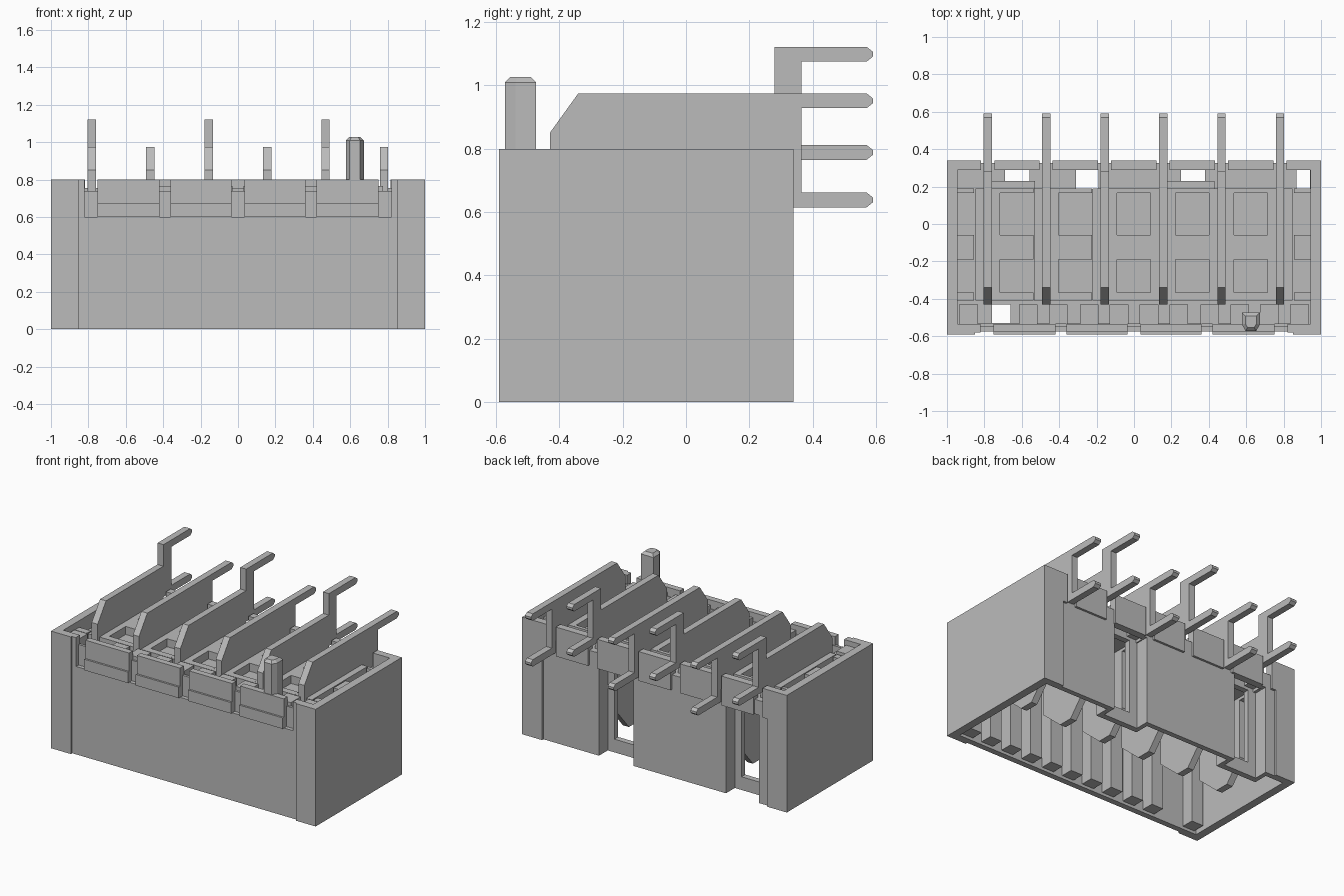
import bpy, bmesh

cube = bpy.data.objects.get("Cube")
if cube:
    bpy.data.objects.remove(cube, do_unlink=True)

GREY = (0.5, 0.5, 0.5, 1)
mat = bpy.data.materials.new("light grey")
mat.use_nodes = True
mat.diffuse_color = GREY
mat.node_tree.nodes["Principled BSDF"].inputs["Base Color"].default_value = GREY


def finish(name, bm):
    bmesh.ops.recalc_face_normals(bm, faces=bm.faces)
    me = bpy.data.meshes.new(name)
    bm.to_mesh(me)
    bm.free()
    me.materials.append(mat)
    ob = bpy.data.objects.new(name, me)
    bpy.context.collection.objects.link(ob)
    return ob


def boxes(name, items):
    """One object from boxes given as (x0, x1, y0, y1, z0, z1)."""
    bm = bmesh.new()
    for x0, x1, y0, y1, z0, z1 in items:
        vs = bmesh.ops.create_cube(bm, size=1)["verts"]
        for v in vs:
            v.co.x = x1 if v.co.x > 0 else x0
            v.co.y = y1 if v.co.y > 0 else y0
            v.co.z = z1 if v.co.z > 0 else z0
    return finish(name, bm)


def prism(name, points, offset):
    """Extrude a closed outline given as 3D points."""
    bm = bmesh.new()
    face = bm.faces.new([bm.verts.new(p) for p in points])
    ext = bmesh.ops.extrude_face_region(bm, geom=[face])["geom"]
    bmesh.ops.translate(bm, vec=offset,
                        verts=[g for g in ext if isinstance(g, bmesh.types.BMVert)])
    return finish(name, bm)


def gaps(x0, x1, holes):
    """Solid spans of x0..x1 left between the holes."""
    spans = []
    for a, b in sorted(holes):
        spans.append((x0, a))
        x0 = b
    return spans + [(x0, x1)]


BLADES = [-0.782 + 0.3125 * i for i in range(6)]
CELLS = [-0.626 + 0.3125 * i for i in range(5)]

# Side walls with corner columns
for name, s in (("left_wall", 1), ("right_wall", -1)):
    def side(a, b, *rest):
        return (min(a * s, b * s), max(a * s, b * s)) + rest
    boxes(name, [side(0.945, 1, -0.59, 0.34, 0, 0.8),
                 side(0.85, 0.945, -0.59, -0.535, 0, 0.8),
                 side(0.82, 0.85, -0.58, -0.535, 0.6, 0.8),
                 side(0.85, 0.945, 0.29, 0.34, 0, 0.8)])

# Front wall, its slotted upper strip and the four tabs
boxes("front_wall", [(-0.85, 0.85, -0.575, -0.535, 0, 0.6),
                     (-0.85, 0.85, -0.548, -0.53, 0.6, 0.74)])
tabs = []
for x0, x1 in ((-0.75, -0.42), (-0.36, -0.035), (0.035, 0.36), (0.42, 0.75)):
    tabs += [(x0, x1, -0.59, -0.535, 0.6, 0.675),
             (x0, x1, -0.577, -0.535, 0.675, 0.8)]
boxes("front_tabs", tabs)

# Back wall panels and the two recessed window frames between them
RECESSES = [(-0.78, -0.53), (0.17, 0.43)]
boxes("back_wall", [(a, b, 0.29, 0.325, 0, 0.62) for a, b in gaps(-0.85, 0.85, RECESSES)])
frames = []
for a, b in RECESSES:
    frames += [(a - 0.03, a, 0.19, 0.325, 0, 0.62),
               (b, b + 0.03, 0.19, 0.325, 0, 0.62),
               (a, a + 0.06, 0.19, 0.23, 0, 0.7),
               (b - 0.05, b, 0.19, 0.23, 0, 0.7),
               (a, b, 0.19, 0.23, 0, 0.09),
               (a, b, 0.19, 0.23, 0.6, 0.72)]
boxes("window_frames", frames)

# Upper back strip, notched at each blade
strip = [(-0.85, 0.85, 0.29, 0.325, 0.6, 0.7)]
strip += [(a, b, 0.29, 0.34, 0.6, 0.8)
          for a, b in gaps(-0.85, 0.85, [(x - 0.035, x + 0.035) for x in BLADES])]
boxes("back_tabs", strip)

# Deck with open slots along the back and one at the front
deck = [(-0.945, 0.945, -0.43, 0.185, 0.62, 0.7)]
deck += [(a, b, 0.185, 0.29, 0.62, 0.7) for a, b in
         gaps(-0.945, 0.945, [(-0.69, -0.56), (-0.31, -0.19), (0.25, 0.38), (0.87, 0.94)])]
deck += [(a, b, -0.535, -0.43, 0.62, 0.7) for a, b in gaps(-0.945, 0.945, [(-0.76, -0.66)])]
boxes("deck", deck)

# Raised lattice that leaves a pair of shallow pockets in each cell
lattice = [(x - 0.066, x + 0.066, -0.41, 0.19, 0.7, 0.755) for x in BLADES]
for x in CELLS + [-0.9, 0.9]:
    h = 0.09 if abs(x) < 0.8 else 0.045
    lattice += [(x - h, x + h, y0, y1, 0.7, 0.755)
                for y0, y1 in ((-0.41, -0.365), (-0.19, -0.06), (0.165, 0.19))]
boxes("pocket_lattice", lattice)

# Blocks on the front of the deck and guide ribs inside the front wall
BLOCKS = [-0.885, -0.565, -0.405, -0.24, -0.08, 0.08, 0.24, 0.405, 0.565, 0.725, 0.885]
boxes("deck_blocks", [(x - 0.05, x + 0.05, -0.535, -0.43, 0.7, 0.765) for x in BLOCKS])
boxes("guide_ribs", [(x - 0.045, x + 0.045, -0.537, -0.45, 0.02, 0.63) for x in BLOCKS])


def pin(top):
    """Pin with a chamfered tip, from its top edge round to its bottom edge."""
    return [(0.57, top), (0.59, top - 0.016), (0.59, top - 0.031), (0.57, top - 0.047)]


# Contact blades, alternating raised and low pin pairs
CONTACT = [(0.1, 0.6), (0.1, 0.2), (-0.02, 0.06), (-0.12, 0.06), (-0.28, 0.2), (-0.28, 0.6)]
START = [(-0.43, 0.6), (-0.43, 0.85), (-0.34, 0.975)]
RAISED = (START + [(0.28, 0.975), (0.28, 1.122)] + pin(1.122)
          + [(0.365, 1.075), (0.365, 0.812)] + pin(0.812)
          + [(0.28, 0.765), (0.28, 0.6)] + CONTACT)
LOW = (START + pin(0.975) + [(0.365, 0.928), (0.365, 0.662)] + pin(0.662)
       + [(0.28, 0.615), (0.28, 0.6)] + CONTACT)
for i, x in enumerate(BLADES):
    outline = LOW if i % 2 else RAISED
    prism(f"contact_blade_{i + 1}", [(x - 0.0225, y, z) for y, z in outline], (0.045, 0, 0))

# Key post with slanted front corners and chamfered top
post = prism("key_post", [(x, y, 0.6) for x, y in
             ((0.597, -0.572), (0.653, -0.572), (0.673, -0.538),
              (0.673, -0.473), (0.577, -0.473), (0.577, -0.538))], (0, 0, 0.427))
bm = bmesh.new()
bm.from_mesh(post.data)
top = [e for e in bm.edges if all(v.co.z > 1 for v in e.verts)]
bmesh.ops.bevel(bm, geom=top, offset=0.018, segments=1, affect='EDGES')
bm.to_mesh(post.data)
bm.free()
